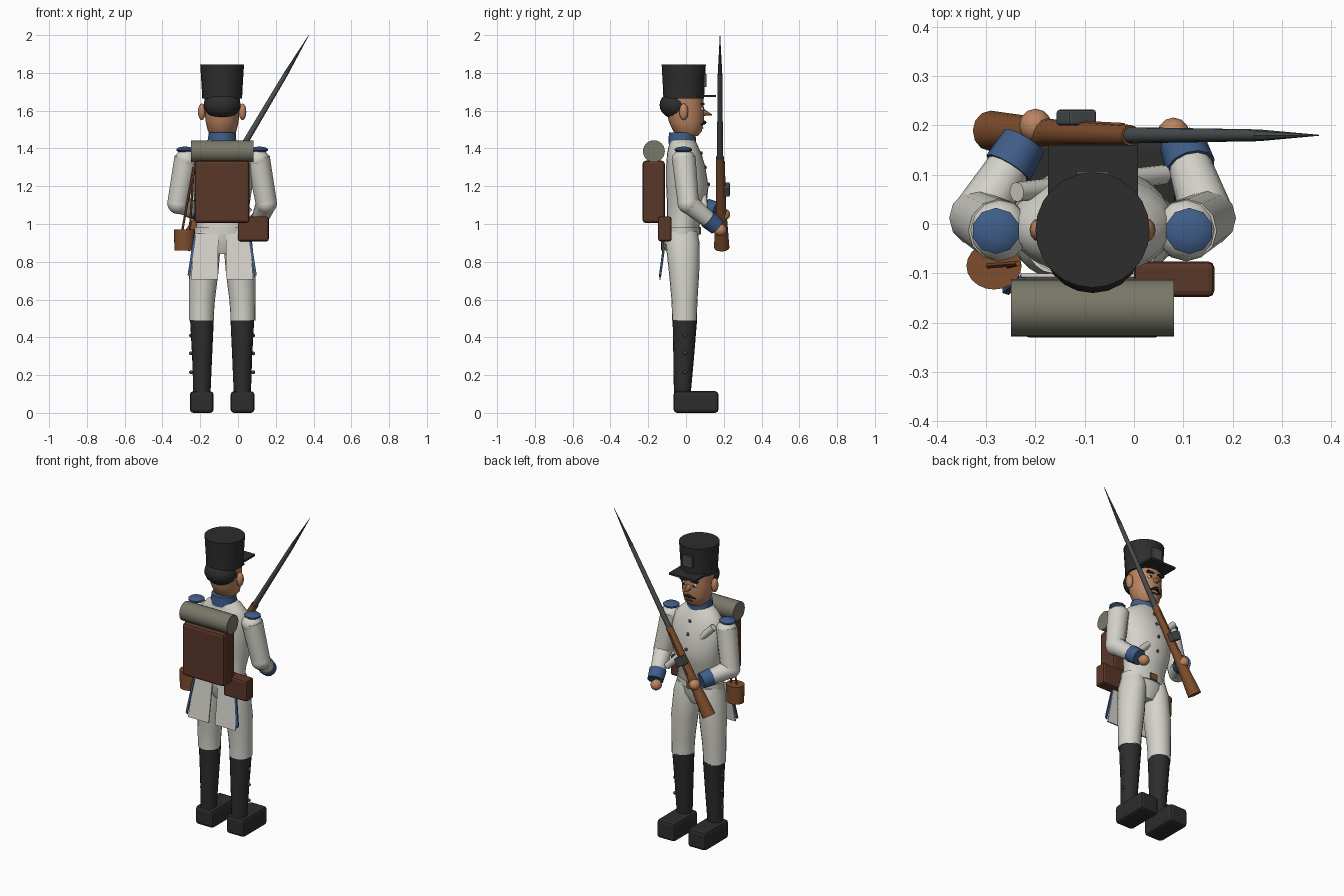
import bpy, bmesh, math
from mathutils import Vector, Matrix

if "Cube" in bpy.data.objects:
    bpy.data.objects.remove(bpy.data.objects["Cube"])

CX = -0.084  # body centre line


def material(name, r, g, b):
    m = bpy.data.materials.new(name)
    m.diffuse_color = (r, g, b, 1)
    m.use_nodes = True
    m.node_tree.nodes["Principled BSDF"].inputs["Base Color"].default_value = m.diffuse_color
    return m


WHITE = material("white cloth", 0.66, 0.65, 0.59)
BLACK = material("black felt and leather", 0.026, 0.026, 0.026)
BLUE = material("blue cloth", 0.05, 0.11, 0.25)
SKIN = material("skin", 0.50, 0.235, 0.12)
BROWN = material("dark brown leather", 0.105, 0.038, 0.022)
WOOD = material("wood", 0.21, 0.075, 0.025)
ROLL = material("grey blanket", 0.19, 0.185, 0.14)
METAL = material("dark metal", 0.065, 0.075, 0.075)


def finish(name, bm, mat, bevel=0):
    bmesh.ops.recalc_face_normals(bm, faces=bm.faces[:])
    me = bpy.data.meshes.new(name)
    bm.to_mesh(me)
    bm.free()
    me.materials.append(mat)
    ob = bpy.data.objects.new(name, me)
    bpy.context.collection.objects.link(ob)
    bpy.ops.object.select_all(action='DESELECT')
    bpy.context.view_layer.objects.active = ob
    ob.select_set(True)
    if bevel:
        mod = ob.modifiers.new("bevel", 'BEVEL')
        mod.width, mod.segments = bevel, 2
    else:
        bpy.ops.object.shade_smooth_by_angle(angle=math.radians(40))
    return ob


def loft(name, rings, mat, n=20):
    """Stack of horizontal ellipses: (x, y, z, rx, ry)."""
    bm = bmesh.new()
    loops = []
    for x, y, z, rx, ry in rings:
        loops.append([bm.verts.new((x + rx * math.cos(a), y + ry * math.sin(a), z))
                      for a in (2 * math.pi * i / n for i in range(n))])
    for lo, hi in zip(loops, loops[1:]):
        for i in range(n):
            bm.faces.new((lo[i], lo[(i + 1) % n], hi[(i + 1) % n], hi[i]))
    bm.faces.new(loops[0])
    bm.faces.new(loops[-1])
    return finish(name, bm, mat)


def tube(name, a, b, r0, r1, mat, n=12):
    a, b = Vector(a), Vector(b)
    d = b - a
    bm = bmesh.new()
    bmesh.ops.create_cone(bm, cap_ends=True, segments=n, radius1=r0, radius2=r1, depth=d.length,
                          matrix=Matrix.Translation((a + b) / 2) @ d.to_track_quat('Z', 'Y').to_matrix().to_4x4())
    return finish(name, bm, mat)


def ball(name, c, r, mat, n=12):
    bm = bmesh.new()
    bmesh.ops.create_uvsphere(bm, u_segments=n, v_segments=max(6, n // 2 + 2), radius=1,
                              matrix=Matrix.Translation(c) @ Matrix.Diagonal((*r, 1)))
    return finish(name, bm, mat)


def box(name, lo, hi, mat, bevel=0, rot=None):
    lo, hi = Vector(lo), Vector(hi)
    bm = bmesh.new()
    m = Matrix.Translation((lo + hi) / 2)
    if rot:
        m = m @ rot
    bmesh.ops.create_cube(bm, size=1, matrix=m @ Matrix.Diagonal((*(hi - lo), 1)))
    return finish(name, bm, mat, bevel)


def slab(name, corners, t, mat):
    """Thin plate from four corners, thickened along y."""
    bm = bmesh.new()
    f = bm.faces.new([bm.verts.new(c) for c in corners])
    ext = bmesh.ops.extrude_face_region(bm, geom=[f])
    bmesh.ops.translate(bm, vec=(0, t, 0), verts=[v for v in ext['geom'] if isinstance(v, bmesh.types.BMVert)])
    return finish(name, bm, mat)


# torso, pelvis, belt
loft("torso", [(CX, -0.02, 0.97, .135, .088), (CX, -0.01, 1.04, .135, .09), (CX, 0.005, 1.12, .148, .106),
               (CX, 0.007, 1.2, .16, .112), (CX, -0.002, 1.31, .168, .103), (CX, -0.01, 1.375, .155, .09),
               (CX, -0.015, 1.42, .115, .075), (CX, -0.02, 1.45, .07, .065)], WHITE, 24)
loft("pelvis", [(CX, -0.02, 0.84, .06, .06), (CX, -0.02, 0.9, .135, .086), (CX, -0.02, 0.98, .14, .088)], WHITE)
loft("waist_belt", [(CX, -0.02, 0.945, .146, .093), (CX, -0.02, 0.985, .146, .093)], WHITE, 24)
box("belt_buckle", (CX - .025, .068, .945), (CX + .025, .08, .985), WOOD)
tube("cross_belt", (-.238, .065, 1.37), (.06, .1, 1.06), .02, .02, WHITE)
for i, (z, y) in enumerate([(1.375, .082), (1.3, .103), (1.21, .12), (1.12, .11)]):
    ball(f"coat_button_{i}", (CX, y, z), (.01, .007, .01), METAL, 8)

# coat tails with trim
for s, side in ((-1, "left"), (1, "right")):
    def X(v): return CX + s * v
    slab(f"coat_tail_{side}", [(X(.02), -.108, .95), (X(.145), -.108, .95), (X(.165), -.142, .705),
                               (X(.022), -.142, .705)], .008, WHITE)
    slab(f"tail_trim_{side}", [(X(.138), -.115, .94), (X(.15), -.115, .94), (X(.183), -.14, .73),
                               (X(.17), -.144, .72)], .009, BLUE)

    # legs, gaiters, shoes
    loft(f"leg_{side}", [(X(.11), -.008, .49, .066, .066), (X(.11), -.008, .52, .066, .066),
                         (X(.107), -.008, .6, .069, .069), (X(.098), -.01, .74, .078, .08),
                         (X(.083), -.018, .9, .076, .09), (X(.08), -.02, .96, .06, .08)], WHITE)
    loft(f"gaiter_{side}", [(X(.107), -.02, .09, .045, .044), (X(.106), -.012, .3, .053, .055),
                            (X(.107), -.006, .497, .063, .065)], BLACK)
    for i, z in enumerate((.215, .315, .41)):
        ball(f"gaiter_button_{side}_{i}", (X(.165), -.005, z), (.01, .01, .01), METAL, 8)
    box(f"shoe_{side}", (X(.108) - .063, -.066, 0), (X(.108) + .063, .172, .115), BLACK, .018)

    # shoulders and arms
    elbow = Vector((X(.234), .012, 1.11))
    cuff, hand = ((.106, .142, 1.005), (.08, .182, .968)) if s > 0 else ((-.238, .142, 1.075), (-.2, .2, 1.05))
    shoulder = Vector((X(.19), -.012, 1.35))
    ball(f"shoulder_{side}", (X(.19), -.012, 1.34), (.062, .064, .055), WHITE)
    ball(f"epaulette_{side}", (X(.196), -.014, 1.393), (.05, .048, .017), BLUE, 10)
    tube(f"upper_arm_{side}", shoulder, elbow, .063, .056, WHITE)
    ball(f"elbow_{side}", elbow, (.057, .057, .057), WHITE)
    c = Vector(cuff)
    d = (c - elbow).normalized()
    tube(f"forearm_{side}", elbow, c, .055, .042, WHITE)
    tube(f"cuff_{side}", c - d * .035, c + d * .03, .051, .047, BLUE)
    ball(f"hand_{side}", hand, (.033, .034, .032), SKIN)

    # ears, eyes, brows
    ball(f"ear_{side}", (X(.108), -.012, 1.594), (.02, .024, .044), SKIN)
    ball(f"eye_{side}", (X(.035), .083, 1.608), (.017, .012, .011), WHITE, 8)
    ball(f"pupil_{side}", (X(.035), .093, 1.608), (.007, .004, .008), BLACK, 8)
    box(f"brow_{side}", (X(.037) - .022, .08, 1.63), (X(.037) + .022, .098, 1.64), BLACK)
    # moustache half
    tube(f"moustache_{side}", (X(0), .098, 1.538), (X(.04), .078, 1.525), .011, .005, BLACK, 8)

# head, collar, hair, nose
loft("collar", [(CX, -.02, 1.425, .076, .074), (CX, -.02, 1.485, .072, .07)], BLUE)
loft("head", [(CX, .012, 1.465, .05, .05), (CX, .008, 1.49, .075, .075), (CX, .002, 1.54, .087, .092),
              (CX, -.005, 1.6, .093, .1), (CX, -.01, 1.69, .095, .1)], SKIN)
ball("hair", (CX, -.05, 1.63), (.098, .09, .075), BLACK, 20)
tube("nose", (CX, .085, 1.592), (CX, .137, 1.578), .021, .003, SKIN, 8)
box("mouth", (CX - .02, .085, 1.506), (CX + .02, .093, 1.512), BROWN)

# tall cap with peak and front plate
loft("cap", [(CX, -.012, 1.665, .106, .108), (CX, -.012, 1.7, .107, .109), (CX, -.012, 1.845, .116, .117)], BLACK, 24)
box("cap_peak", (CX - .091, .0, 1.672), (CX + .092, .16, 1.684), BLACK)
box("cap_plate", (CX - .033, .09, 1.725), (CX + .033, .108, 1.795), METAL)

# backpack, blanket roll, pouch, canteen
box("backpack", (-.23, -.23, 1.005), (.06, -.112, 1.335), BROWN, .016)
tube("blanket_roll", (-.25, -.17, 1.385), (.081, -.17, 1.385), .058, .058, ROLL, 24)
box("cartridge_pouch", (.0, -.148, .908), (.163, -.076, 1.04), BROWN, .012)
loft("canteen", [(-.284, -.085, .86, .052, .046), (-.284, -.085, .97, .056, .048)], WOOD)
for i, x in enumerate((-.295, -.255)):
    tube(f"canteen_strap_{i}", (x, -.085, .965), (-.235, -.08, 1.3), .006, .006, WOOD, 6)

# musket: stock, lock, barrel, bayonet along one slanted axis
def axis(z, y=.18):
    return Vector((.375 - (2 - z) / 1.687, y, z))


tube("musket_butt", axis(.875, .189), axis(1.08, .186), .041, .027, WOOD)
tube("musket_stock", axis(1.08, .186), axis(1.355, .18), .027, .021, WOOD)
tube("ramrod", axis(1.1, .207), axis(1.33, .2), .006, .006, WOOD, 6)
box("musket_lock", (-.15, .2, 1.155), (-.084, .232, 1.21), METAL, .006,
    Matrix.Rotation(math.radians(30), 4, 'Y'))
tube("musket_barrel", axis(1.3), axis(1.795), .017, .012, METAL)
tube("bayonet", axis(1.795), axis(2.0), .012, .001, METAL, 8)
